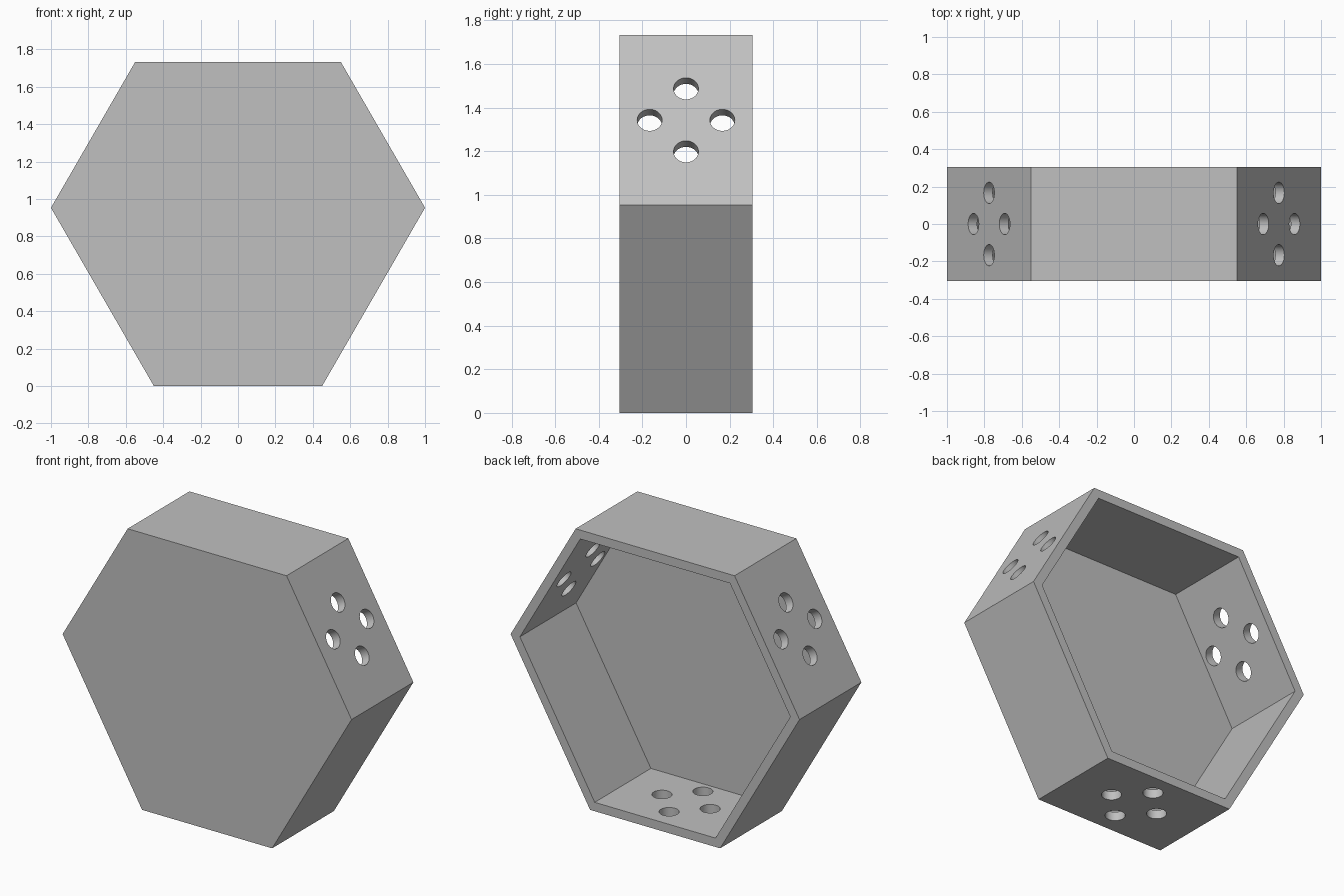
import bpy, bmesh
from math import radians, sin, cos
from mathutils import Matrix, Vector

if "Cube" in bpy.data.objects:
    bpy.data.objects.remove(bpy.data.objects["Cube"], do_unlink=True)

WALL = 1 / 18            # wall and front plate thickness
DEPTH = 11 * WALL
SHORT, LONG = 0.9, 1.1   # alternating side lengths
HOLE_R = 0.057
SPREAD = 3 * WALL        # hole distance from side centre

grey = bpy.data.materials.new("Plain grey")
grey.use_nodes = True
colour = (0.53, 0.53, 0.53, 1)
grey.diffuse_color = colour
grey.node_tree.nodes["Principled BSDF"].inputs["Base Color"].default_value = colour


def make_object(name, bm):
    mesh = bpy.data.meshes.new(name)
    bmesh.ops.recalc_face_normals(bm, faces=bm.faces)
    bm.to_mesh(mesh)
    bm.free()
    mesh.materials.append(grey)
    obj = bpy.data.objects.new(name, mesh)
    bpy.context.collection.objects.link(obj)
    return obj


# Walk round the hexagon, starting with the bottom side
corners = [Vector((-SHORT / 2, 0, 0))]
for i in range(5):
    a = radians(60 * i)
    corners.append(corners[-1] + Vector((cos(a), 0, sin(a))) * (LONG if i % 2 else SHORT))

# Tray: solid prism, then hollow it from the back
bm = bmesh.new()
front = bm.faces.new([bm.verts.new(c + Vector((0, -DEPTH / 2, 0))) for c in corners])
geom = bmesh.ops.extrude_face_region(bm, geom=[front], use_keep_orig=True)["geom"]
bmesh.ops.translate(bm, vec=(0, DEPTH, 0), verts=[g for g in geom if isinstance(g, bmesh.types.BMVert)])
bmesh.ops.recalc_face_normals(bm, faces=bm.faces)
back = max(bm.faces, key=lambda f: f.calc_center_median().y)
bmesh.ops.inset_region(bm, faces=[back], thickness=WALL, use_even_offset=True)
floor = bmesh.ops.extrude_discrete_faces(bm, faces=[back])["faces"][0]
bmesh.ops.translate(bm, vec=(0, WALL - DEPTH, 0), verts=floor.verts)
tray = make_object("hexagonal_tray", bm)

# Four round holes through each short side
bm = bmesh.new()
for i in (0, 2, 4):
    start, end = corners[i], corners[(i + 1) % 6]
    along = (end - start).normalized()
    across = Vector((0, 1, 0))
    turn = along.cross(across).to_track_quat('Z', 'Y').to_matrix().to_4x4()
    for step in (along, -along, across, -across):
        centre = (start + end) / 2 + step * SPREAD
        bmesh.ops.create_cone(bm, cap_ends=True, segments=48, radius1=HOLE_R, radius2=HOLE_R,
                              depth=WALL * 4, matrix=Matrix.Translation(centre) @ turn)
cutter = make_object("hole_cutter", bm)
cutter.hide_render = True

cut = tray.modifiers.new("Holes", 'BOOLEAN')
cut.operation = 'DIFFERENCE'
cut.solver = 'EXACT'
cut.object = cutter
bpy.context.view_layer.objects.active = tray
tray.select_set(True)
bpy.ops.object.modifier_apply(modifier=cut.name)
bpy.data.objects.remove(cutter, do_unlink=True)
bpy.ops.object.shade_smooth_by_angle(angle=radians(30))
